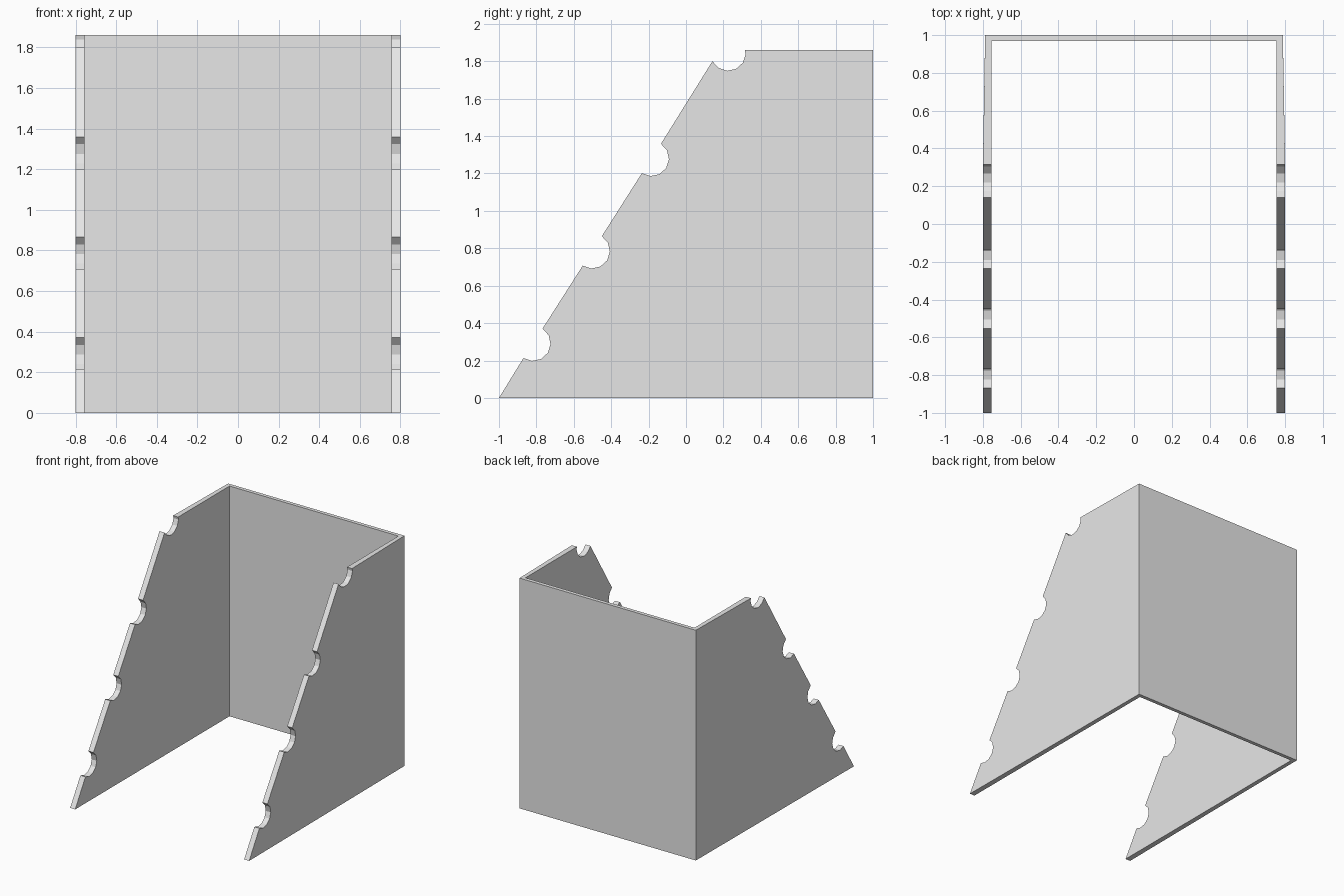
import bpy
import bmesh
from math import cos, sin, radians

cube = bpy.data.objects.get("Cube")
if cube:
    bpy.data.objects.remove(cube, do_unlink=True)

HEIGHT = 1.86
FRONT_X, BACK_X, INNER_X = 0.80, 0.788, 0.755   # outer wall narrows at the back
BACK_Y, PANEL_Y = 1.0, 0.97                     # outer and inner back face
NOTCH_R = 0.094

grey = bpy.data.materials.new("light_grey")
grey.use_nodes = True
colour = (0.8, 0.8, 0.8, 1)
grey.diffuse_color = colour
grey.node_tree.nodes["Principled BSDF"].inputs["Base Color"].default_value = colour


def notch(cy, cz, start, end):
    """Points of a faceted round notch, one every 30 degrees."""
    return [(cy + NOTCH_R * cos(radians(a)), cz + NOTCH_R * sin(radians(a)))
            for a in range(start, end + 1, 30)]


# Side profile (y, z): sloped front edge with three notches and one at the top
profile = [(-1.0, 0.0)]
for cy, cz in ((-0.818, 0.292), (-0.501, 0.786), (-0.185, 1.28)):
    profile += notch(cy, cz, -123, 57)
profile += notch(0.225, 1.843, -153, -3)
profile += [(0.314, HEIGHT)]

bm = bmesh.new()


def side_wall(side):
    """Side plate, left open at its mitred back end; returns the end's corners."""
    back = [HEIGHT, 0.0]
    outer = [bm.verts.new((side * FRONT_X, y, z)) for y, z in profile]
    outer += [bm.verts.new((side * BACK_X, BACK_Y, z)) for z in back]
    inner = [bm.verts.new((side * INNER_X, y, z)) for y, z in profile]
    inner += [bm.verts.new((side * INNER_X, PANEL_Y, z)) for z in back]
    bm.faces.new(outer)
    bm.faces.new(inner[::-1])
    count = len(outer)
    for i in range(count):
        j = (i + 1) % count
        if i != count - 2:                      # skip the mitred end
            bm.faces.new((outer[i], outer[j], inner[j], inner[i]))
    return [outer[-2], outer[-1], inner[-1], inner[-2]]


# Two side walls joined by the back panel
left, right = side_wall(1), side_wall(-1)
for i in range(4):
    j = (i + 1) % 4
    bm.faces.new((left[i], left[j], right[j], right[i]))

bmesh.ops.recalc_face_normals(bm, faces=bm.faces)
mesh = bpy.data.meshes.new("notched_three_sided_stand")
bm.to_mesh(mesh)
bm.free()
mesh.materials.append(grey)
stand = bpy.data.objects.new("notched_three_sided_stand", mesh)
bpy.context.collection.objects.link(stand)
